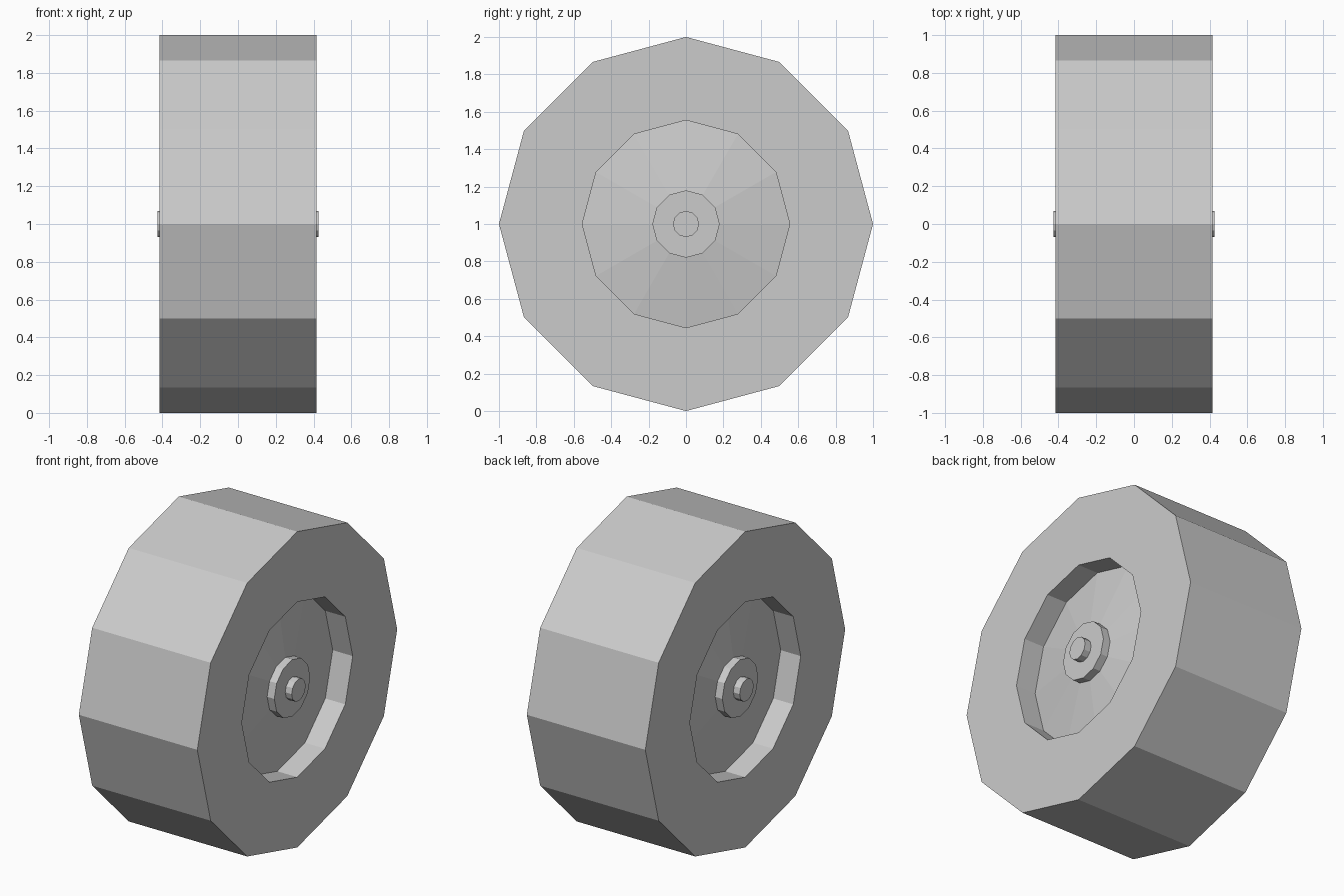
import bpy, bmesh
from math import sin, cos, pi

if "Cube" in bpy.data.objects:
    bpy.data.objects.remove(bpy.data.objects["Cube"])

SIDES = 12
CENTRE_Z = 1.0


def lathe(name, profile):
    """Spin (x, radius) points about the x axle with flat facets."""
    bm = bmesh.new()
    rings = []
    for x, r in profile:
        if r == 0:
            rings.append([bm.verts.new((x, 0, CENTRE_Z))] * SIDES)
        else:
            rings.append([bm.verts.new((x, r * cos(2 * pi * i / SIDES),
                                        CENTRE_Z + r * sin(2 * pi * i / SIDES)))
                          for i in range(SIDES)])
    for a, b in zip(rings, rings[1:]):
        for i in range(SIDES):
            j = (i + 1) % SIDES
            bm.faces.new(dict.fromkeys((a[i], b[i], b[j], a[j])))
    bmesh.ops.recalc_face_normals(bm, faces=bm.faces)
    # open strips: make sure the faces look away from the wheel's middle
    outer = max(bm.faces, key=lambda f: abs(f.calc_center_median().x))
    if outer.normal.x * outer.calc_center_median().x < 0:
        bmesh.ops.reverse_faces(bm, faces=bm.faces)
    mesh = bpy.data.meshes.new(name)
    bm.to_mesh(mesh)
    bm.free()
    obj = bpy.data.objects.new(name, mesh)
    bpy.context.collection.objects.link(obj)
    return obj


# tyre: recess wall, sidewall, tread, sidewall, recess wall
tyre_half = [(0.275, 0.555), (0.415, 0.555), (0.415, 1.0)]
lathe("tyre", tyre_half + [(-x, r) for x, r in reversed(tyre_half)])

# wheel disc, hub and axle cap on both sides
for side, s in (("right", 1), ("left", -1)):
    lathe(f"wheel_disc_{side}", [(s * 0.275, 0.555), (s * 0.33, 0.18)])
    lathe(f"hub_{side}", [(s * 0.33, 0.18), (s * 0.38, 0.18), (s * 0.38, 0.07)])
    lathe(f"axle_{side}", [(s * 0.38, 0.07), (s * 0.425, 0.07), (s * 0.425, 0)])
